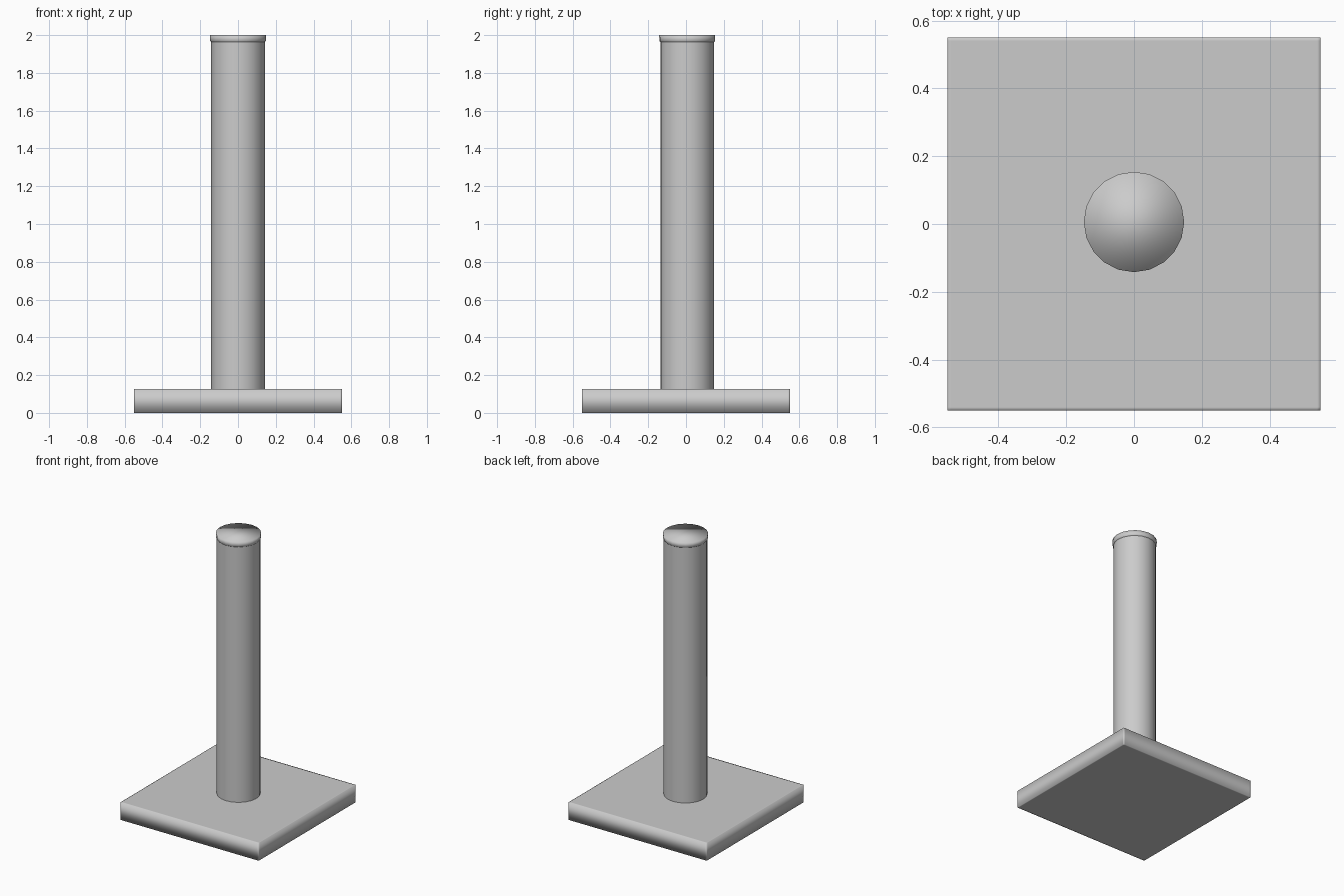
import bpy, bmesh, math

if "Cube" in bpy.data.objects:
    bpy.data.objects.remove(bpy.data.objects["Cube"])

SIDES = 20
POST_Y = 0.006


def make_object(name, bm):
    bmesh.ops.recalc_face_normals(bm, faces=bm.faces)
    for f in bm.faces:
        f.smooth = True
    mesh = bpy.data.meshes.new(name)
    bm.to_mesh(mesh)
    bm.free()
    obj = bpy.data.objects.new(name, mesh)
    bpy.context.collection.objects.link(obj)
    return obj


def lathe(name, profile, caps):
    """Turn (radius, z) points around the post axis; close the chosen ends."""
    bm = bmesh.new()
    rings = []
    for r, z in profile:
        rings.append([bm.verts.new((r * math.cos(a), POST_Y + r * math.sin(a), z))
                      for a in (2 * math.pi * i / SIDES for i in range(SIDES))])
    for low, high in zip(rings, rings[1:]):
        for i in range(SIDES):
            j = (i + 1) % SIDES
            bm.faces.new((low[i], low[j], high[j], high[i]))
    for end in caps:
        bm.faces.new(rings[end])
    return make_object(name, bm)


# Square base plate with support loops close to its edges
bm = bmesh.new()
bmesh.ops.create_cube(bm, size=1)
for v in bm.verts:
    v.co = (v.co.x * 1.1, v.co.y * 1.1, (v.co.z + 0.5) * 0.126)
for axis in ((1, 0, 0), (0, 1, 0)):
    for side in (-0.54, 0.54):
        bmesh.ops.bisect_plane(bm, geom=bm.verts[:] + bm.edges[:] + bm.faces[:],
                               plane_co=[c * side for c in axis], plane_no=axis)
make_object("base_plate", bm)

# Round post
lathe("post", [(0.142, 0.126), (0.142, 1.965)], caps=())

# Slightly wider cap with a flat top
lathe("post_cap", [(0.140, 1.96), (0.147, 1.968), (0.148, 2.0)], caps=(0, -1))
